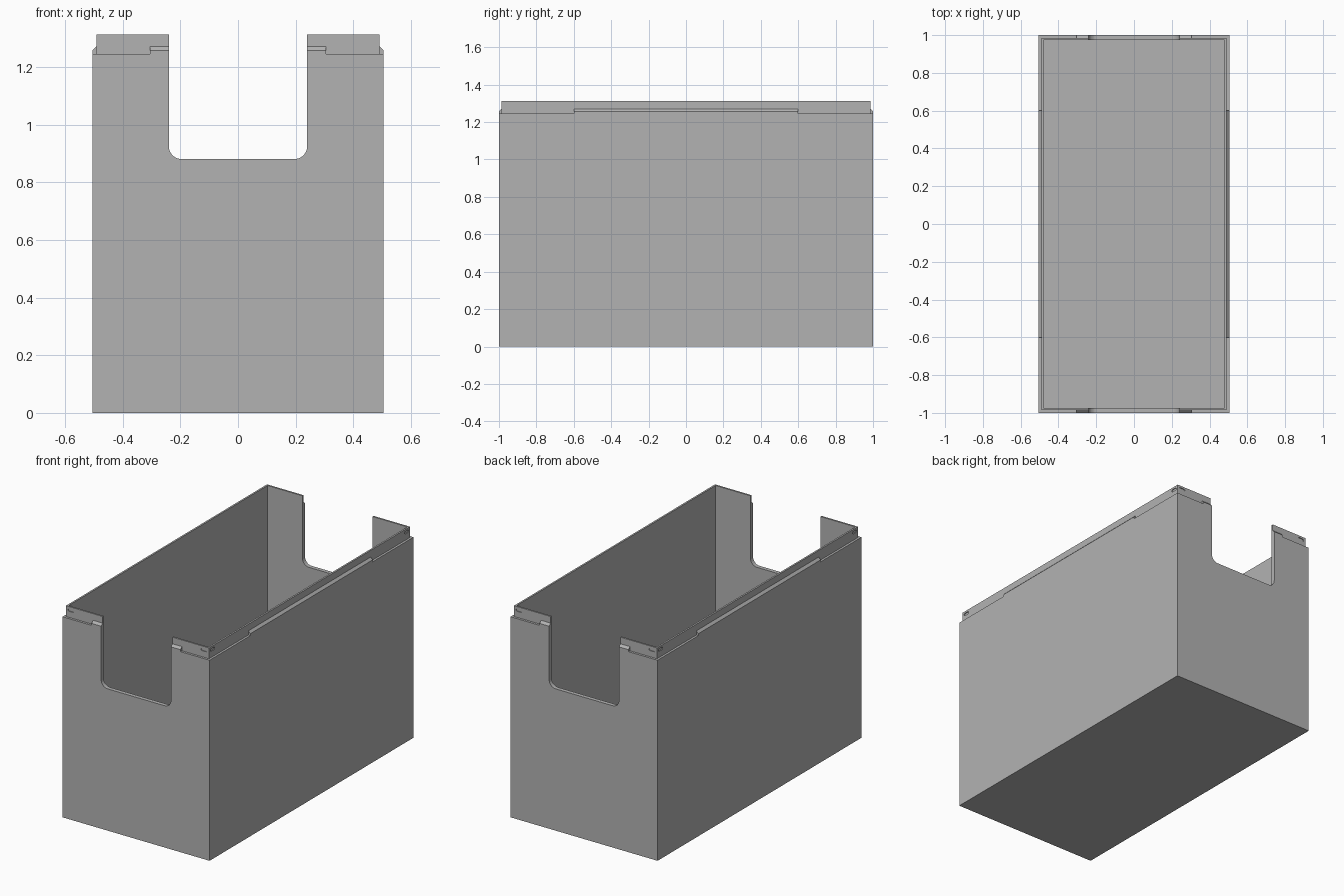
import bpy, bmesh, math
from mathutils import Matrix, Vector

cube = bpy.data.objects.get("Cube")
if cube:
    bpy.data.objects.remove(cube, do_unlink=True)

grey = bpy.data.materials.new("plain grey")
grey.use_nodes = True
COLOUR = (0.45, 0.45, 0.45, 1)
grey.diffuse_color = COLOUR
grey.node_tree.nodes["Principled BSDF"].inputs["Base Color"].default_value = COLOUR

HX, HY, SHOULDER, TOP = 0.505, 1.0, 1.245, 1.312
LIP = 0.014          # inset of the lip from the outer wall
WALL = 0.025         # full wall thickness
FLOOR = 0.025
NOTCH_X, NOTCH_Z = 0.24, 0.88


def finish(bm, name):
    bmesh.ops.recalc_face_normals(bm, faces=bm.faces)
    mesh = bpy.data.meshes.new(name)
    bm.to_mesh(mesh)
    bm.free()
    mesh.materials.append(grey)
    obj = bpy.data.objects.new(name, mesh)
    bpy.context.collection.objects.link(obj)
    return obj


def prism(bm, points, start, end):
    """Extrude a closed outline by the vector from start to end."""
    face = bm.faces.new([bm.verts.new(Vector(p) + start) for p in points])
    out = bmesh.ops.extrude_face_region(bm, geom=[face])
    moved = [v for v in out["geom"] if isinstance(v, bmesh.types.BMVert)]
    bmesh.ops.translate(bm, verts=moved, vec=end - start)


def arc(cx, cz, r, a0, a1, steps=8):
    return [(cx + r * math.cos(math.radians(a0 + (a1 - a0) * i / steps)), 0,
             cz + r * math.sin(math.radians(a0 + (a1 - a0) * i / steps)))
            for i in range(steps + 1)]


# Tub: one stepped wall section swept round the rectangle
bm = bmesh.new()
section = [(0, 0), (0, SHOULDER), (LIP, SHOULDER), (LIP, TOP), (WALL, TOP), (WALL, FLOOR)]
rings = [[bm.verts.new((sx * (HX - d), sy * (HY - d), z))
          for sx, sy in ((-1, -1), (1, -1), (1, 1), (-1, 1))] for d, z in section]
for low, high in zip(rings, rings[1:]):
    for i in range(4):
        j = (i + 1) % 4
        bm.faces.new((low[i], low[j], high[j], high[i]))
bm.faces.new(rings[0])
bm.faces.new(rings[-1])
tub = finish(bm, "tub")

# Cutter for the rounded openings in both ends
bm = bmesh.new()
R = 0.045
outline = (arc(-NOTCH_X + R, NOTCH_Z + R, R, 180, 270)
           + arc(NOTCH_X - R, NOTCH_Z + R, R, 270, 360)
           + [(NOTCH_X, 0, 1.5), (-NOTCH_X, 0, 1.5)])
prism(bm, outline, Vector((0, -1.2, 0)), Vector((0, 1.2, 0)))
notch = finish(bm, "notch_cutter")

# Cutter for the shallow latch slots near each lip corner
bm = bmesh.new()
SLOT = 0.008
slot = arc(0.013, 0, SLOT, -90, 90) + arc(-0.013, 0, SLOT, 90, 270)
IN, OUT = Vector((0, 0.005, 0)), Vector((0, -0.05, 0))
for turn, across, out in ((0, HX, HY), (90, HY, HX), (180, HX, HY), (270, HY, HX)):
    rot = Matrix.Rotation(math.radians(turn), 4, 'Z')
    for side in (-1, 1):
        first = len(bm.verts)
        base = Vector((side * (across - 0.048), -(out - LIP), 1.291))
        prism(bm, slot, base + IN, base + OUT)
        bm.verts.ensure_lookup_table()
        bmesh.ops.transform(bm, matrix=rot, verts=bm.verts[first:])
slots = finish(bm, "slot_cutter")

# Cut the tub, then drop the cutters
for cutter in (notch, slots):
    cutter.hide_render = True
    mod = tub.modifiers.new(cutter.name, 'BOOLEAN')
    mod.operation, mod.solver, mod.object = 'DIFFERENCE', 'EXACT', cutter
bpy.context.view_layer.update()
cut = bpy.data.meshes.new_from_object(tub.evaluated_get(bpy.context.evaluated_depsgraph_get()))
tub.modifiers.clear()
tub.data = cut
for cutter in (notch, slots):
    bpy.data.objects.remove(cutter, do_unlink=True)

# Raised ledges with a sloped top, resting on the shoulder against the lip
ledge = [(0, SHOULDER), (0, SHOULDER + 0.012), (LIP, SHOULDER + 0.026), (LIP, SHOULDER)]
for sx, side in ((1, "left"), (-1, "right")):
    bm = bmesh.new()
    prism(bm, [(sx * (HX - d), 0, z) for d, z in ledge], Vector((0, -0.6, 0)), Vector((0, 0.6, 0)))
    finish(bm, side + "_ledge")
    for sy, end in ((-1, "front"), (1, "back")):
        bm = bmesh.new()
        prism(bm, [(0, sy * (HY - d), z) for d, z in ledge],
              Vector((sx * NOTCH_X, 0, 0)), Vector((sx * 0.305, 0, 0)))
        finish(bm, end + "_" + side + "_ledge")
